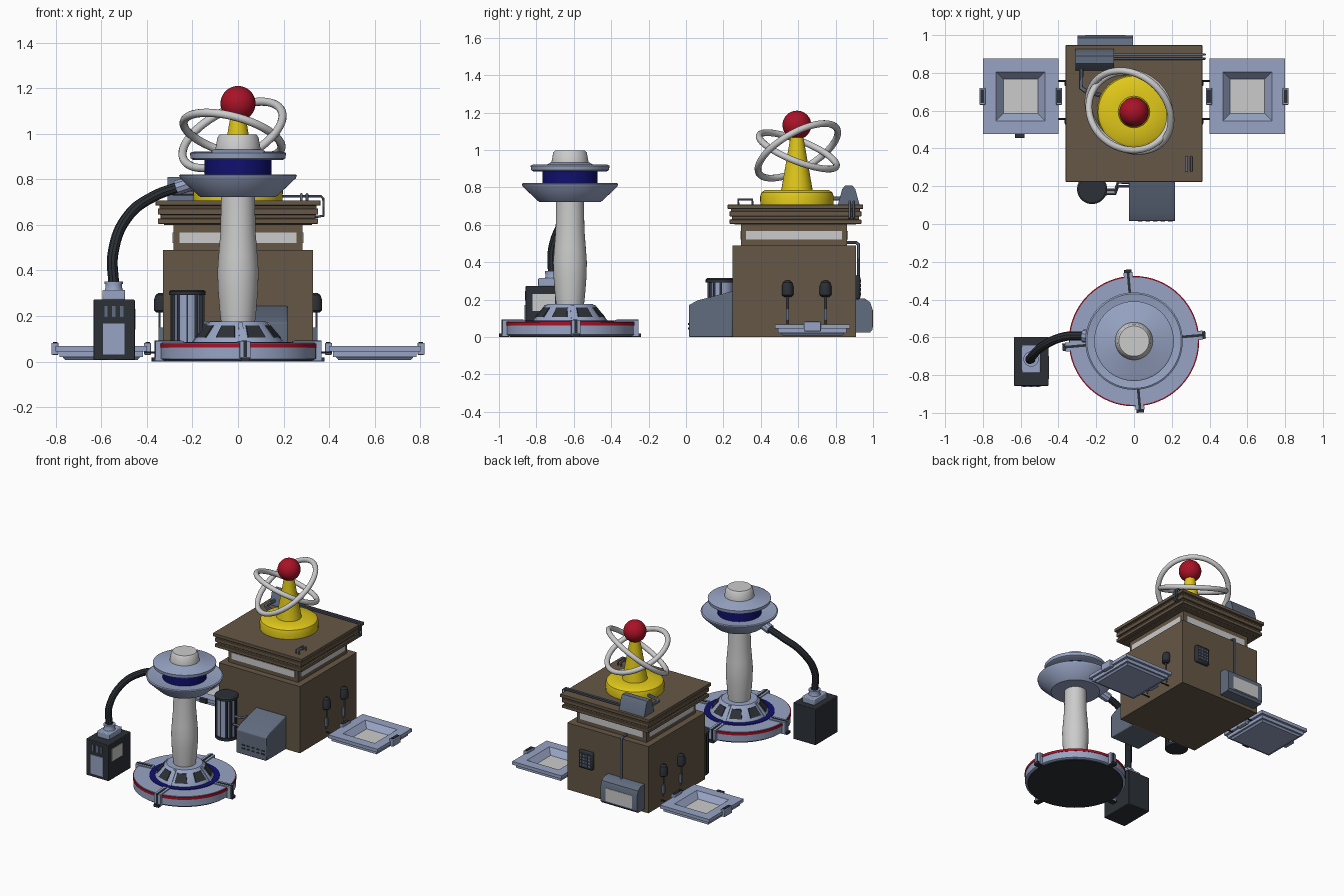
import bpy, bmesh
from math import sin, cos, pi, radians, sqrt
from mathutils import Vector

if "Cube" in bpy.data.objects:
    bpy.data.objects.remove(bpy.data.objects["Cube"])

def material(name, rgb):
    m = bpy.data.materials.new(name)
    m.diffuse_color = (*rgb, 1)
    m.use_nodes = True
    m.node_tree.nodes["Principled BSDF"].inputs["Base Color"].default_value = m.diffuse_color
    return m

BROWN = material("brown", (.13, .095, .06))
BLUE = material("pale_blue", (.31, .37, .55))
STEEL = material("steel", (.12, .15, .21))
DARK = material("dark", (.025, .03, .037))
NAVY = material("navy", (.005, .005, .16))
RED = material("red", (.40, .006, .02))
YELLOW = material("yellow", (.75, .58, .01))
GREY = None

def finish(ob, mat, bevel=0):
    if mat:
        ob.data.materials.append(mat)
    if bevel:
        b = ob.modifiers.new("bevel", 'BEVEL')
        b.width, b.segments, b.limit_method = bevel, 2, 'ANGLE'
    bpy.ops.object.select_all(action='DESELECT')
    ob.select_set(True)
    bpy.context.view_layer.objects.active = ob
    bpy.ops.object.shade_smooth_by_angle(angle=radians(35))
    return ob

def solid(name, verts, faces, mat, bevel=0):
    me = bpy.data.meshes.new(name)
    me.from_pydata(verts, [], faces)
    bm = bmesh.new()
    bm.from_mesh(me)
    bmesh.ops.recalc_face_normals(bm, faces=bm.faces)
    bm.to_mesh(me)
    bm.free()
    ob = bpy.data.objects.new(name, me)
    bpy.context.collection.objects.link(ob)
    return finish(ob, mat, bevel)

def loft(name, loops, mat, bevel=0):
    """Skin between equal-length loops of points, capped at both ends."""
    n = len(loops[0])
    faces = [(k*n + i, k*n + (i+1) % n, (k+1)*n + (i+1) % n, (k+1)*n + i)
             for k in range(len(loops)-1) for i in range(n)]
    faces += [tuple(range(n)), tuple(range((len(loops)-1)*n, len(loops)*n))]
    return solid(name, [p for l in loops for p in l], faces, mat, bevel)

def lathe(name, prof, cx, cy, mat, seg=48):
    return loft(name, [[(cx + r*cos(2*pi*i/seg), cy + r*sin(2*pi*i/seg), z)
                        for i in range(seg)] for r, z in prof], mat)

def square(name, prof, cx, cy, mat, bevel=0):
    return loft(name, [[(cx+a*h, cy+b*h, z) for a, b in ((-1, -1), (1, -1), (1, 1), (-1, 1))]
                       for h, z in prof], mat, bevel)

def box(name, x0, x1, y0, y1, z0, z1, mat, bevel=0):
    return loft(name, [[(x0, y0, z), (x1, y0, z), (x1, y1, z), (x0, y1, z)] for z in (z0, z1)], mat, bevel)

def extrude_x(name, yz, x0, x1, mat, bevel=0):
    return loft(name, [[(x, y, z) for y, z in yz] for x in (x0, x1)], mat, bevel)

def tube(name, pts, r, mat, smooth=False):
    cu = bpy.data.curves.new(name, 'CURVE')
    cu.dimensions, cu.bevel_depth, cu.bevel_resolution, cu.use_fill_caps = '3D', r, 3, True
    s = cu.splines.new('BEZIER')
    s.bezier_points.add(len(pts)-1)
    for p, c in zip(s.bezier_points, pts):
        p.co = c
        p.handle_left_type = p.handle_right_type = 'AUTO' if smooth else 'VECTOR'
    s.resolution_u = 8 if smooth else 1
    ob = bpy.data.objects.new(name, cu)
    bpy.context.collection.objects.link(ob)
    bpy.ops.object.select_all(action='DESELECT')
    ob.select_set(True)
    bpy.context.view_layer.objects.active = ob
    bpy.ops.object.convert(target='MESH')
    return finish(bpy.context.object, mat)

# Building: body, upper storey, window strips, cornice
BY = .578
square("building_body", [(.33, 0), (.33, .49)], 0, BY, BROWN)
square("upper_storey", [(.283, .48), (.283, .61)], 0, BY, BROWN)
box("window_strip_front_back", -.257, .257, BY-.287, BY+.287, .52, .567, GREY)
box("window_strip_sides", -.287, .287, BY-.257, BY+.257, .52, .567, GREY)
square("roof_cornice", [(.325, .60), (.325, .605), (.352, .605), (.352, .628), (.34, .628), (.34, .645),
                        (.352, .645), (.352, .672), (.345, .672), (.345, .685), (.362, .685), (.362, .708)],
       0, .585, BROWN, .005)

# Roof beacon
RY = .593
lathe("beacon_base", [(.195, .70), (.197, .75), (.19, .772), (.172, .785), (.085, .787)], 0, RY, YELLOW)
lathe("beacon_cone", [(.085, .78), (.036, 1.06), (.036, 1.08)], 0, RY, YELLOW, 32)
bpy.ops.mesh.primitive_uv_sphere_add(segments=32, ring_count=16, radius=.077, location=(0, RY, 1.133))
bpy.context.object.name = "beacon_ball"
finish(bpy.context.object, RED)
for name, n, r in (("beacon_ring_steep", (-.40, -.455, .79), .24), ("beacon_ring_shallow", (.25, .36, .9), .222)):
    bpy.ops.mesh.primitive_torus_add(major_radius=r, minor_radius=.018, major_segments=64, minor_segments=12,
                                     location=(-.024, .598, .995),
                                     rotation=Vector(n).to_track_quat('Z', 'Y').to_euler())
    bpy.context.object.name = name
    finish(bpy.context.object, GREY)

# Roof vent box, pipes and handles
extrude_x("roof_vent", [(.81, .70), (.835, .79), (.85, .81), (.89, .81), (.905, .79), (.93, .70)],
          -.31, -.105, STEEL)
tube("vent_hose", [(-.28, .83, .74), (-.28, .72, .74), (-.25, .70, .74), (-.17, .68, .74)], .012, STEEL)
for y in (.875, .897):
    tube("roof_pipe", [(-.11, y, .725), (.365, y, .725), (.375, y, .715), (.375, y, .64), (.34, y, .635)], .006, STEEL)
for x in (.278, .303):
    tube("roof_handle", [(x, .28, .70), (x, .28, .735), (x, .355, .735), (x, .355, .70)], .006, STEEL)

# Side lamps with cables, and ground panels, mirrored left and right
for s, side in ((-1, "left"), (1, "right")):
    for y in (.543, .746):
        lathe(side + "_side_lamp", [(.02, .215), (.031, .225), (.031, .27), (.024, .292), (.01, .302)],
              s*.338, y, DARK, 16)
        tube(side + "_lamp_cable", [(s*.345, y, .22), (s*.345, y, .10), (s*.335, y, .07)], .005, STEEL)
        box(side + "_lamp_clip", min(s*.32, s*.35), max(s*.32, s*.35), y-.008, y+.008, .09, .15, STEEL)
    px, py = s*.60, .676
    square(side + "_ground_panel", [(.16, .008), (.17, .02), (.183, .02), (.183, .044), (.2, .044), (.2, .068),
                                    (.13, .068), (.092, .026)], px, py, BLUE)
    square(side + "_panel_plate", [(.09, .02), (.09, .03)], px, py, GREY)
    for dx in (-.203, .203):
        box(side + "_panel_clamp", px+dx-.016, px+dx+.016, py-.045, py+.045, .03, .082, BLUE, .004)
        box(side + "_clamp_pad", px+dx-.01, px+dx+.01, py-.035, py+.035, .05, .086, DARK)
    for y in (.555, .757):
        tube(side + "_panel_link", [(s*.32, y, .04), (s*.41, y, .04)], .005, DARK)
box("panel_latch", -.63, -.58, .455, .48, .04, .07, DARK)

# Front booth
bx, by = -.222, .185
lathe("booth_base", [(.078, 0), (.078, .02)], bx, by, DARK, 24)
lathe("booth_body", [(.068, .02), (.068, .298)], bx, by, BLUE, 24)
lathe("booth_cap", [(.08, .292), (.08, .308), (.07, .315)], bx, by, DARK, 24)
for a in (-150, -125, -90, -55, -30, 0, 180):
    x, y = bx + .068*cos(radians(a)), by + .068*sin(radians(a))
    w = .003 if a == -90 else .007
    box("booth_post", x-w, x+w, y-w, y+w, .01, .3, DARK)

# Front slanted cabinet with grille slits, and connecting pipes
extrude_x("slanted_cabinet", [(.015, 0), (.015, .17), (.06, .195), (.25, .245), (.25, 0)], -.027, .218, STEEL, .006)
for i in range(5):
    for z in (.04, .065):
        box("cabinet_slit", .02+.04*i, .045+.04*i, .012, .02, z, z+.01, DARK)
for k, z in enumerate((.12, .17)):
    o = .02*k
    tube("cabinet_pipe", [(-.15, .16+o, z), (-.10, .16+o, z), (-.085, .20+o, z), (-.02, .20+o, z)], .008, STEEL)

# Back unit, grille and riser pipe
extrude_x("back_unit", [(.89, .025), (.985, .025), (.997, .04), (.997, .15), (.985, .185), (.955, .206), (.89, .206)],
          -.30, -.004, STEEL)
box("back_unit_plate", -.26, -.045, .99, 1.0, .05, .145, GREY)
box("back_grille", .11, .225, .90, .932, .20, .33, DARK, .012)
for i in range(4):
    for j in range(4):
        x, z = .127+.022*i, .222+.023*j
        box("grille_cell", x, x+.015, .93, .936, z, z+.016, STEEL)
tube("back_riser_pipe", [(-.12, .922, .2), (-.12, .922, .495), (-.12, .91, .505), (-.12, .85, .505)], .009, STEEL)

# Tower base
TY = -.62
lathe("tower_underside", [(.325, 0), (.325, .012)], 0, TY, DARK, 64)
lathe("tower_base", [(.33, .006), (.342, .012), (.342, .062), (.335, .062), (.335, .082)], 0, TY, BLUE, 64)
lathe("tower_red_band", [(.345, .061), (.345, .079)], 0, TY, RED, 64)
lathe("tower_base_top", [(.338, .078), (.338, .083)], 0, TY, BLUE, 64)
lathe("tower_navy_ring", [(.235, .08), (.235, .087)], 0, TY, NAVY, 64)
lathe("tower_skirt", [(.198, .08), (.195, .092), (.128, .17), (.12, .177), (.08, .177)], 0, TY, BLUE, 48)

def polar(r, t, z, a):
    return (r*cos(a) - t*sin(a), TY + r*sin(a) + t*cos(a), z)

def radial_block(name, r0, r1, w, z0, z1, a, mat):
    loft(name, [[polar(r, t, z, a) for r, t in ((r0, -w), (r1, -w), (r1, w), (r0, w))] for z in (z0, z1)], mat)

# Skirt windows and four radial brackets
for i in range(8):
    a = radians(27 + 45*i)
    loft("skirt_window", [[polar(r + d, t, z, a) for d, t in ((-.02, -w), (.004, -w), (.004, w), (-.02, w))]
                          for r, z, w in ((.181, .106, .043), (.137, .158, .031))], DARK)
for i in range(4):
    a = radians(5 + 90*i)
    radial_block("base_bracket", .24, .365, .024, .004, .09, a, BLUE)
    radial_block("bracket_groove", .25, .368, .007, .02, .093, a, DARK)
    radial_block("bracket_foot", .33, .38, .02, 0, .018, a, DARK)
    loft("skirt_rib", [[polar(r, t, z, a) for r, t in ((r0-.02, -.01), (r0+.006, -.01), (r0+.006, .01), (r0-.02, .01))]
                       for r0, z in ((.197, .085), (.128, .172))], BLUE)

# Tower column and head
lathe("tower_column", [(.073, .16), (.08, .22), (.088, .32), (.09, .40), (.085, .47), (.077, .57), (.074, .73)], 0, TY, GREY)
lathe("tower_saucer", [(.165, .722), (.175, .73), (.254, .805), (.258, .818), (.25, .822), (.15, .805)], 0, TY, BLUE, 64)
lathe("tower_navy_drum", [(.147, .80), (.147, .89)], 0, TY, NAVY, 64)
lathe("tower_upper_disc", [(.195, .885), (.208, .892), (.211, .915), (.20, .921), (.12, .923), (.105, .932)], 0, TY, BLUE, 64)
lathe("tower_cap", [(.10, .92), (.10, .93), (.09, .985), (.08, .997)], 0, TY, GREY)

# Power box, its fittings and the hose to the tower head
box("power_box", -.635, -.453, -.857, -.597, .006, .272, DARK, .004)
box("power_box_front_panel", -.595, -.495, -.864, -.85, .03, .17, BLUE)
box("power_box_side_panel", -.46, -.449, -.82, -.70, .14, .23, GREY)
for x in (-.58, -.545, -.51):
    box("power_box_slit", x-.007, x+.007, -.86, -.85, .195, .245, STEEL)
box("hose_socket", -.595, -.495, -.79, -.64, .27, .315, BLUE, .006)
lathe("hose_collar", [(.042, .31), (.036, .325), (.036, .34), (.04, .34), (.04, .352)], -.545, -.715, BLUE, 24)
tube("power_hose", [(-.545, -.715, .33), (-.548, -.712, .48), (-.48, -.645, .642), (-.37, -.597, .725), (-.25, -.592, .77)],
     .024, DARK, True)
tube("hose_coupling", [(-.27, -.592, .762), (-.20, -.60, .785)], .034, BLUE)
